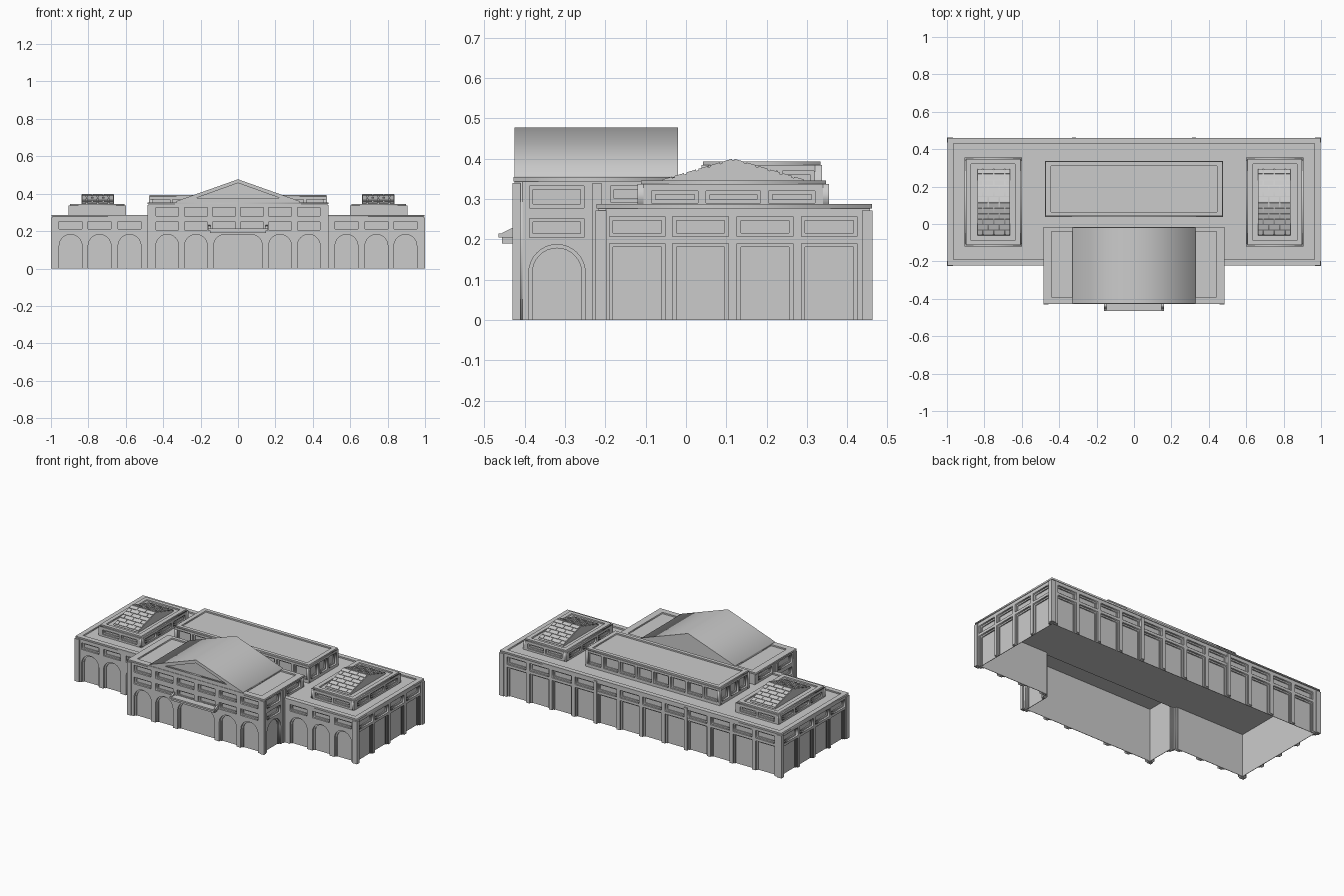
import bpy, bmesh, math
from mathutils import Matrix, Vector

if "Cube" in bpy.data.objects:
    bpy.data.objects.remove(bpy.data.objects["Cube"])

stone = bpy.data.materials.new("pale_grey_stone")
stone.diffuse_color = (0.6, 0.6, 0.6, 1)
stone.use_nodes = True
stone.node_tree.nodes["Principled BSDF"].inputs["Base Color"].default_value = stone.diffuse_color


def finish(ob, mirror):
    ob.data.materials.clear()
    ob.data.materials.append(stone)
    if mirror:
        ob.modifiers.new("mirror", 'MIRROR').use_bisect_axis[0] = False


def plate(name, loops, m, w0, w1, mirror=False):
    """Flat outline (later loops are holes) extruded from w0 to w1 in frame m."""
    cu = bpy.data.curves.new(name, 'CURVE')
    cu.dimensions, cu.fill_mode = '2D', 'BOTH'
    cu.extrude = (w1 - w0) / 2
    for pts in loops:
        s = cu.splines.new('POLY')
        s.points.add(len(pts) - 1)
        for p, (u, v) in zip(s.points, pts):
            p.co = (u, v, 0, 1)
        s.use_cyclic_u = True
    tmp = bpy.data.objects.new(name + "_tmp", cu)
    bpy.context.collection.objects.link(tmp)
    dg = bpy.context.evaluated_depsgraph_get()
    me = bpy.data.meshes.new_from_object(tmp.evaluated_get(dg))
    bpy.data.objects.remove(tmp)
    me.transform(m @ Matrix.Translation((0, 0, (w0 + w1) / 2)))
    ob = bpy.data.objects.new(name, me)
    bpy.context.collection.objects.link(ob)
    finish(ob, mirror)
    return ob


def boxes(name, items, mirror=False):
    """Several boxes (x0, x1, y0, y1, z0, z1) as one object."""
    bm = bmesh.new()
    for x0, x1, y0, y1, z0, z1 in items:
        m = Matrix.Translation(((x0+x1)/2, (y0+y1)/2, (z0+z1)/2)) @ Matrix.Diagonal((x1-x0, y1-y0, z1-z0, 1))
        bmesh.ops.create_cube(bm, size=1, matrix=m)
    me = bpy.data.meshes.new(name)
    bm.to_mesh(me)
    bm.free()
    ob = bpy.data.objects.new(name, me)
    bpy.context.collection.objects.link(ob)
    finish(ob, mirror)


def upright(x, y, deg):
    """Frame for a wall: u along it, v up, w outward (0 = front, 90 = right, 180 = back)."""
    a = math.radians(deg)
    c, s = round(math.cos(a), 6), round(math.sin(a), 6)
    return Matrix(((c, 0, s, x), (s, 0, -c, y), (0, 1, 0, 0), (0, 0, 0, 1)))


def rect(u0, u1, v0, v1):
    return [(u0, v0), (u1, v0), (u1, v1), (u0, v1)]


def outline(length, z0, z1, doors, d):
    """Wall outline that runs around doors (u0, u1, top, corner radius) shrunk by d."""
    pts = [(0, z0)]
    for u0, u1, top, r in doors:
        u0, u1, top, r = u0 + d, u1 - d, top - d, max(r - d, 0)
        pts.append((u0, z0))
        n = 8 if r else 0
        for cu, start in ((u0 + r, 180), (u1 - r, 90)):
            for i in range(n + 1):
                a = math.radians(start - 90 * i / max(n, 1))
                p = (cu + r * math.cos(a), top - r + r * math.sin(a))
                if math.dist(p, pts[-1]) > 1e-5:
                    pts.append(p)
        pts.append((u1, z0))
    return pts + [(length, z0), (length, z1), (0, z1)]


def wall(name, m, length, z0, z1, doors=(), windows=(), mirror=False, t=0.011):
    """Wall in two stepped layers around the openings, with a blind panel behind."""
    for part, d, w0, w1 in (("_outer", 0, -t, 0), ("_inner", 0.009, -t - 0.007, -t)):
        holes = [rect(a + d, b - d, c + d, e - d) for a, b, c, e in windows]
        plate(name + part, [outline(length, z0, z1, doors, d)] + holes, m, w0, w1, mirror)
    plate(name + "_panels", [rect(0.01, length - 0.01, z0, z1)], m, -t - 0.01, -t - 0.007, mirror)


def spans(centres, w):
    return [(c - w / 2, c + w / 2) for c in centres]


def roof(name, x0, x1, y0, y1, z, holes, mirror=False):
    """Flat roof with a raised rim around sunken panels."""
    I = Matrix.Identity(4)
    plate(name + "_rim", [rect(x0, x1, y0, y1)] + [rect(*h) for h in holes], I, z - 0.010, z, mirror)
    e = 0.006
    plate(name + "_deck", [rect(x0 + e, x1 - e, y0 + e, y1 - e)], I, z - 0.014, z - 0.009, mirror)


# main body
X, YF, YB, ZM = 0.992, -0.217, 0.457, 0.278
arches = spans((0.10, 0.26, 0.415), 0.122)
wall("wing_front_wall", upright(0.48, YF, 0), X - 0.48, 0, ZM,
     [(a, b, 0.182, 0.061) for a, b in arches], [(a, b, 0.21, 0.252) for a, b in arches], True)
bays = spans([c - YF for c in (-0.121, 0.036, 0.196, 0.355)], 0.138)
wall("side_wall", upright(X, YF, 90), YB - YF, 0, ZM,
     [(a, b, 0.19, 0) for a, b in bays], [(a, b, 0.207, 0.256) for a, b in bays], True)
bays = spans([X - 0.88 + 0.16 * i for i in range(12)], 0.136)
wall("back_wall", upright(X, YB, 180), 2 * X, 0, ZM,
     [(a, b, 0.19, 0) for a, b in bays], [(a, b, 0.207, 0.256) for a, b in bays])
boxes("corner_pilasters", [(0.968, 1.0, -0.225, -0.197, 0, 0.272), (0.968, 1.0, 0.437, 0.463, 0, 0.272),
                           (0.309, 0.331, 0.447, 0.463, 0, 0.272)], True)
roof("main_roof", -0.996, 0.996, -0.222, 0.461, 0.287, [(-0.965, 0.965, -0.19, 0.43)])

# projecting centre block
FX, FY, FB, FZ = 0.478, -0.425, -0.02, 0.345
wins = spans((-0.378, -0.225, 0.225, 0.378), 0.122)
doors = [(a, b, 0.182, 0.061) for a, b in wins] + [(-0.13, 0.13, 0.182, 0.06)]
cols = wins + [(-0.13, -0.01 - 0.06), (-0.06, 0.06), (0.07, 0.13)]
cols = wins + spans((-0.075, 0.075), 0.122)
wall("centre_front_wall", upright(-FX, FY, 0), 2 * FX, 0, FZ,
     sorted((a + FX, b + FX, t, r) for a, b, t, r in doors),
     [(a + FX, b + FX, z0, z1) for a, b in cols for z0, z1 in ((0.207, 0.25), (0.282, 0.327))], t=0.012)
wall("centre_side_wall", upright(FX, FY, 90), YF - FY, 0, FZ, [(0.035, 0.175, 0.187, 0.07)],
     [(0.037, 0.172, 0.205, 0.252), (0.037, 0.172, 0.278, 0.332)], True)
wall("centre_rear_side_wall", upright(FX, YF, 90), FB - YF, 0.275, FZ, [], [(0.03, 0.165, 0.292, 0.332)], True)
plate("centre_rear_wall", [rect(-FX, FX, 0.275, FZ)], upright(0, FB, 0), -0.005, 0.015)
boxes("centre_pilasters", [(0.458, 0.484, -0.430, -0.410, 0, 0.34), (0.468, 0.484, -0.232, -0.21, 0, 0.34)], True)
roof("centre_roof", -0.483, 0.483, -0.428, -0.017, 0.354,
     [(-0.44, -0.33, -0.39, -0.04), (0.33, 0.44, -0.39, -0.04)])

# gabled roof and pediment
gable = [(-0.33, 0.350), (0.33, 0.350), (0.33, 0.36), (0, 0.477), (-0.33, 0.36)]
front = upright(0, 0, 0)
plate("pediment_frame", [gable, [(-0.22, 0.378), (0.22, 0.378), (0, 0.457)]], front, 0.410, 0.425)
plate("gable_roof", [gable], front, 0.02, 0.411)

# balcony over the main entrance
boxes("balcony_slab", [(-0.16, 0.16, -0.465, -0.42, 0.204, 0.214), (-0.15, 0.15, -0.457, -0.42, 0.19, 0.205)])
plate("balcony_end", [[(-0.463, 0.212), (-0.42, 0.212), (-0.42, 0.234)]], upright(0, 0, 90), 0.148, 0.16, True)

# long raised block behind the gable
wins = spans([0.06 + 0.119 * i for i in range(8)], 0.104)
for nm, m in (("front", upright(-0.476, 0.038, 0)), ("back", upright(0.476, 0.338, 180))):
    wall("attic_%s_wall" % nm, m, 0.952, 0.275, 0.384, [], [(a, b, 0.297, 0.370) for a, b in wins])
wall("attic_side_wall", upright(0.476, 0.038, 90), 0.30, 0.275, 0.384, [],
     [(a, b, 0.297, 0.370) for a, b in spans((0.06, 0.15, 0.24), 0.078)], True)
roof("attic_roof", -0.472, 0.472, 0.042, 0.334, 0.393, [(-0.445, 0.445, 0.065, 0.31)])

# lantern blocks on the wings
LX0, LX1, LY0, LY1 = 0.60, 0.905, -0.12, 0.355
wins = [(0.035, 0.15, 0.290, 0.320), (0.17, 0.305, 0.290, 0.320), (0.325, 0.44, 0.290, 0.320)]
ends = [(0.03, 0.145, 0.290, 0.320), (0.16, 0.275, 0.290, 0.320)]
for nm, m, length, w in (("front", upright(LX0, LY0, 0), LX1 - LX0, ends),
                         ("back", upright(LX1, LY1, 180), LX1 - LX0, ends),
                         ("outer", upright(LX1, LY0, 90), LY1 - LY0, wins),
                         ("inner", upright(LX0, LY1, 270), LY1 - LY0, wins)):
    wall("lantern_%s_wall" % nm, m, length, 0.276, 0.337, [], w, True, 0.008)
roof("lantern_roof", LX0 + 0.008, LX1 - 0.008, LY0 + 0.008, LY1 - 0.008, 0.346,
     [(0.635, 0.872, -0.088, 0.322)], True)

# gabled skylights with raised glass panes
SX0, SX1, SY, RUN, Z0, Z1 = 0.662, 0.838, 0.117, 0.178, 0.344, 0.397
plate("skylight", [[(SY - RUN, 0.334), (SY + RUN, 0.334), (SY + RUN, Z0), (SY, Z1), (SY - RUN, Z0)]],
      upright(0, 0, 90), SX0, SX1, True)
bm = bmesh.new()
tilt, rows = math.atan2(Z1 - Z0, RUN), 6
slope = math.hypot(RUN, Z1 - Z0)
for side in (-1, 1):
    for r in range(rows):
        f = (r + 0.5) / rows
        edges = [0, 1/3, 2/3, 1] if r % 2 else [0, 1/6, 1/2, 5/6, 1]
        for a, b in zip(edges, edges[1:]):
            pos = Vector((SX0 + (SX1 - SX0) * (a + b) / 2, SY + side * RUN * (1 - f), Z0 + (Z1 - Z0) * f + 0.001))
            m = (Matrix.Translation(pos) @ Matrix.Rotation(-side * tilt, 4, 'X')
                 @ Matrix.Diagonal(((SX1 - SX0) * (b - a) - 0.006, slope / rows - 0.006, 0.005, 1)))
            bmesh.ops.create_cube(bm, size=1, matrix=m)
me = bpy.data.meshes.new("skylight_panes")
bm.to_mesh(me)
bm.free()
panes = bpy.data.objects.new("skylight_panes", me)
bpy.context.collection.objects.link(panes)
finish(panes, True)
